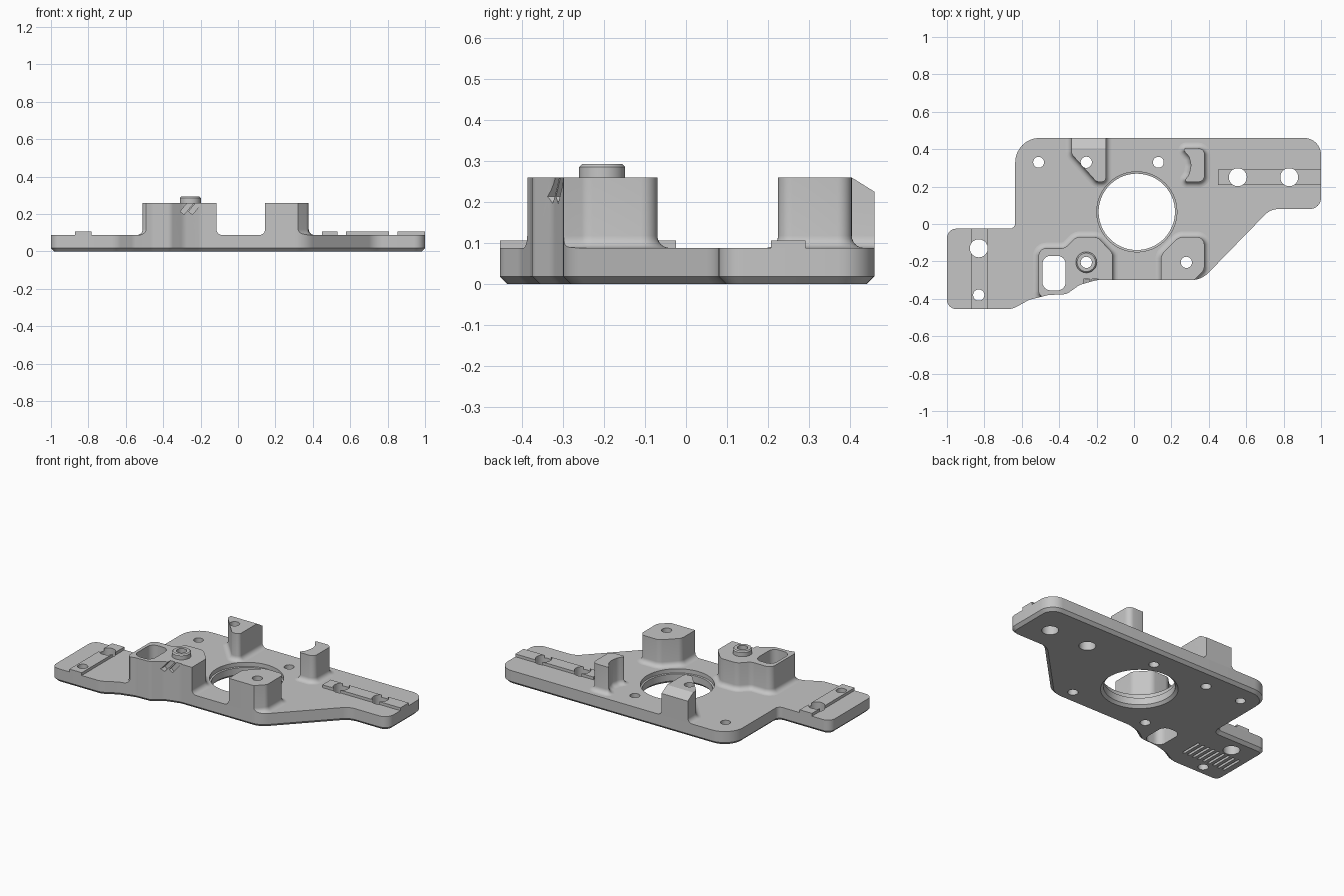
import bpy, bmesh, math
from mathutils import Vector, Matrix

if "Cube" in bpy.data.objects:
    bpy.data.objects.remove(bpy.data.objects["Cube"], do_unlink=True)

grey = bpy.data.materials.new("machined_grey")
grey.use_nodes = True
grey.diffuse_color = (0.56, 0.56, 0.56, 1)
grey.node_tree.nodes["Principled BSDF"].inputs["Base Color"].default_value = (0.56, 0.56, 0.56, 1)

TOP, TALL = 0.088, 0.26   # plate top, boss top


def rounded(corners, steps=8):
    """Counter-clockwise outline from (x, y, corner radius)."""
    pts = []
    for i, (x, y, r) in enumerate(corners):
        p = Vector((x, y, 0))
        a = Vector((*corners[i - 1][:2], 0)) - p
        b = Vector((*corners[(i + 1) % len(corners)][:2], 0)) - p
        half = a.angle(b) / 2
        t = min(r / math.tan(half), a.length * 0.48, b.length * 0.48)
        r = t * math.tan(half)
        a.normalize()
        b.normalize()
        c = p + (a + b).normalized() * r / math.sin(half)
        u, v = (p + a * t - c).normalized(), (p + b * t - c).normalized()
        pts += [c + u.slerp(v, k / steps) * r for k in range(steps + 1)]
    return pts


def circle(x, y, r, n=48):
    return [Vector((x + r * math.cos(2 * math.pi * k / n),
                    y + r * math.sin(2 * math.pi * k / n), 0)) for k in range(n)]


def offset(pts, d):
    out = []
    for i, p in enumerate(pts):
        e = (p - pts[i - 1]).normalized()
        f = (pts[(i + 1) % len(pts)] - p).normalized()
        n1, n2 = Vector((e.y, -e.x, 0)), Vector((f.y, -f.x, 0))
        out.append(p + (n1 + n2) * d / (1 + n1.dot(n2)))
    return out


def loft(bm, pts, levels):
    """Stack an outline through (height, outward offset) levels and cap it."""
    rings = [[bm.verts.new((p.x, p.y, z)) for p in offset(pts, d)] for z, d in levels]
    for lo, hi in zip(rings, rings[1:]):
        for i in range(len(lo)):
            j = (i + 1) % len(lo)
            bm.faces.new((lo[i], lo[j], hi[j], hi[i]))
    bm.faces.new(rings[0][::-1])
    bm.faces.new(rings[-1])


def box(bm, centre, size, axis='X', angle=0):
    m = Matrix.Translation(centre) @ Matrix.Rotation(angle, 4, axis) @ Matrix.Diagonal((*size, 1))
    bmesh.ops.create_cube(bm, size=1, matrix=m)


def finish(name, bm):
    me = bpy.data.meshes.new(name)
    bm.to_mesh(me)
    bm.free()
    me.materials.append(grey)
    ob = bpy.data.objects.new(name, me)
    bpy.context.collection.objects.link(ob)
    return ob


def solid(name, pts, levels):
    bm = bmesh.new()
    loft(bm, pts, levels)
    return finish(name, bm)


def block(name, *placement):
    bm = bmesh.new()
    box(bm, *placement)
    return finish(name, bm)


def boolean(ob, other, op):
    mod = ob.modifiers.new("cut", 'BOOLEAN')
    mod.operation, mod.solver, mod.object = op, 'EXACT', other
    bpy.context.view_layer.objects.active = ob
    bpy.ops.object.modifier_apply(modifier=mod.name)


# Base plate with a chamfered underside
outline = rounded([
    (-1, -0.455, 0.05), (-0.65, -0.455, 0.1), (-0.56, -0.405, 0.1), (-0.46, -0.38, 0.1),
    (-0.36, -0.375, 0.05), (-0.29, -0.325, 0.1), (-0.2, -0.3, 0.1), (0.36, -0.3, 0.13),
    (0.73, 0.08, 0.1), (1, 0.08, 0.06), (1, 0.46, 0.09), (-0.635, 0.46, 0.13),
    (-0.635, -0.025, 0.03), (-1, -0.025, 0.05)])
plate = solid("base_plate", outline, [(0, -0.018), (0.018, 0), (TOP, 0)])

# Bosses with a filleted foot
R = 0.03
foot = [(TOP + R * (1 - math.cos(a)), R * (1 - math.sin(a)))
        for a in [k * math.pi / 12 for k in range(7)]]
wall = foot + [(TALL, 0)]
front_left = solid("slotted_boss", rounded([
    (-0.51, -0.39, 0.03), (-0.34, -0.39, 0.02), (-0.24, -0.32, 0.02), (-0.115, -0.32, 0.02),
    (-0.115, -0.155, 0.04), (-0.195, -0.07, 0.05), (-0.31, -0.07, 0.05),
    (-0.37, -0.13, 0.05), (-0.51, -0.13, 0.04)]), wall)
front_right = solid("front_boss", rounded([
    (0.145, -0.32, 0.02), (0.3, -0.32, 0.02), (0.376, -0.245, 0.04), (0.376, -0.07, 0.04),
    (0.24, -0.07, 0.05), (0.145, -0.165, 0.05)]), wall)
back_left = solid("back_boss", rounded([
    (-0.15, 0.225, 0.04), (-0.15, 0.48, 0.01), (-0.335, 0.48, 0.01),
    (-0.335, 0.375, 0.04), (-0.2, 0.225, 0.03)]), wall)
back_right = solid("curved_boss", rounded([
    (0.265, 0.225, 0.01), (0.378, 0.225, 0.035), (0.378, 0.405, 0.035), (0.255, 0.405, 0.01),
    (0.295, 0.36, 0.06), (0.305, 0.315, 0.06), (0.295, 0.265, 0.06)]), wall)
post = solid("locating_collar", circle(-0.255, -0.205, 0.056),
             [(TALL, 0), (0.286, 0), (0.293, -0.007)])

# Raised rails
rail_a = block("long_rail", (0.75, 0.25, TOP + 0.009), (0.6, 0.084, 0.018))
rail_b = block("short_rail", (-0.828, -0.24, TOP + 0.009), (0.087, 0.52, 0.018))

# Keep everything inside the plate edge
limit = solid("limit_cutter", outline, [(-0.1, 0), (0.5, 0)])
for ob in (front_left, front_right, back_left, rail_a, rail_b):
    boolean(ob, limit, 'INTERSECT')

# Drills, bore, slot and underside grooves
bm = bmesh.new()
through = [(-0.1, 0), (0.5, 0)]
for x, y, r in [(-0.51, 0.33, 0.029), (0.13, 0.33, 0.029), (-0.255, 0.33, 0.03),
                (-0.255, -0.205, 0.03), (0.28, -0.205, 0.03), (-0.83, -0.13, 0.048),
                (-0.83, -0.38, 0.03), (0.555, 0.25, 0.048), (0.83, 0.25, 0.048)]:
    loft(bm, circle(x, y, r), through)
loft(bm, circle(0.015, 0.065, 0.2, 96),
     [(-0.02, 0.02), (0, 0.02), (0.016, 0.004), (0.06, 0.004), (0.062, 0.014), (0.2, 0.014)])
loft(bm, rounded([(-0.49, -0.355, 0.045), (-0.365, -0.355, 0.045),
                  (-0.365, -0.17, 0.045), (-0.49, -0.17, 0.045)]), through)
for k in range(9):
    box(bm, (-0.64 - 0.037 * k, -0.26, 0), (0.016, 0.14, 0.05))
drills = finish("drill_cutter", bm)
parts = [plate, front_left, front_right, back_left, back_right, post, rail_a, rail_b]
for ob in parts:
    boolean(ob, drills, 'DIFFERENCE')

# Slanted notches on the slotted boss and a sloped top on the back boss
bm = bmesh.new()
for x in (-0.257, -0.212):
    box(bm, (x, -0.335, 0.255), (0.026, 0.08, 0.13), 'Y', math.radians(40))
notches = finish("notch_cutter", bm)
boolean(front_left, notches, 'DIFFERENCE')
tilt = math.radians(-32)
middle = Vector((-0.24, 0.405, TALL)) + Matrix.Rotation(tilt, 3, 'X') @ Vector((0, 0.05, 0.1))
slope = block("slope_cutter", middle, (0.4, 0.3, 0.2), 'X', tilt)
boolean(back_left, slope, 'DIFFERENCE')

for cutter in (limit, drills, notches, slope):
    bpy.data.objects.remove(cutter, do_unlink=True)

bpy.ops.object.select_all(action='DESELECT')
for ob in parts:
    ob.select_set(True)
bpy.context.view_layer.objects.active = plate
bpy.ops.object.shade_smooth_by_angle(angle=math.radians(30))
